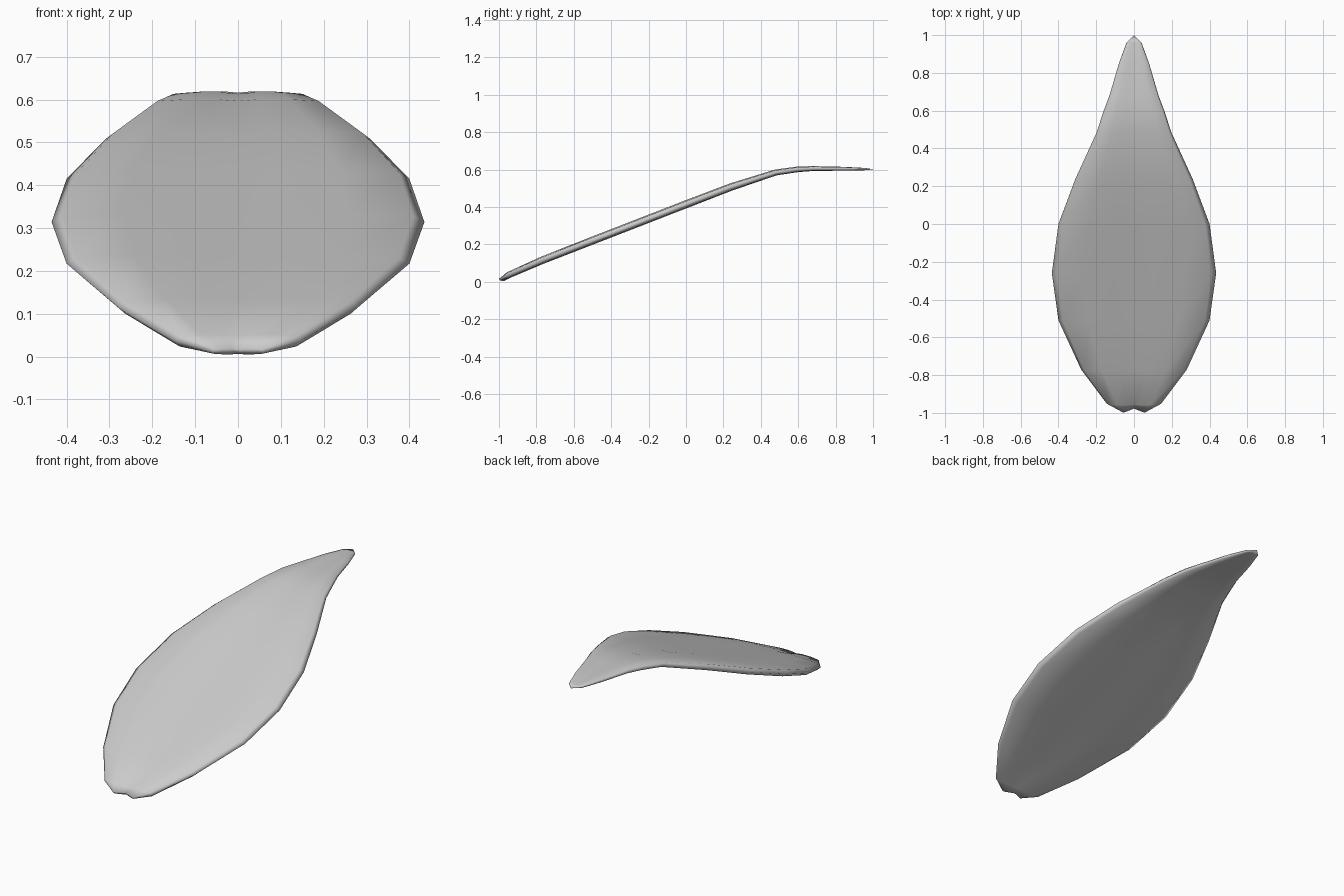
import bpy, bmesh, math

if "Cube" in bpy.data.objects:
    bpy.data.objects.remove(bpy.data.objects["Cube"])

# Leaf stations along the length: y, half width, centre z, half thickness
stations = [
    (-0.985, 0.06, 0.012, 0.008), (-0.95, 0.145, 0.036, 0.017),
    (-0.77, 0.28, 0.115, 0.02), (-0.51, 0.40, 0.217, 0.021),
    (-0.26, 0.435, 0.314, 0.021), (0.0, 0.40, 0.415, 0.021),
    (0.24, 0.31, 0.507, 0.020), (0.48, 0.20, 0.585, 0.016),
    (0.60, 0.16, 0.602, 0.015), (0.68, 0.13, 0.606, 0.013),
    (0.85, 0.08, 0.605, 0.010), (0.96, 0.04, 0.603, 0.006),
]
TIP = (0, 1.0, 0.602)
# Half cross-section: fraction of width, fraction of half thickness (rounded rim)
half = [(0.25, 1), (0.6, 1), (0.94, 0.75), (1, 0), (0.94, -0.8), (0.6, -1), (0.25, -1)]
section = [(0, 0.75)] + half + [(0, -0.9)] + [(-u, v) for u, v in reversed(half)]
n = len(section)


def slope(i):
    a, b = stations[max(i - 1, 0)], stations[min(i + 1, len(stations) - 1)]
    return math.atan2(b[2] - a[2], b[0] - a[0])


# Loft the closed cross-sections from the notched base to the tip
bm = bmesh.new()
rings = []
for i, (y, w, z, t) in enumerate(stations):
    s = slope(i)
    ring = []
    for u, v in section:
        notch = 0.012 * (1 - 2 * abs(u)) if i == 0 else 0.0
        ring.append(bm.verts.new((u * w, y + notch - math.sin(s) * v * t,
                                  z + math.cos(s) * v * t)))
    rings.append(ring)
for a, b in zip(rings, rings[1:]):
    for k in range(n):
        bm.faces.new((a[k], a[(k + 1) % n], b[(k + 1) % n], b[k]))

# Close the base with mirrored strips
base = rings[0]
for k in range(n // 4):
    ids = list(dict.fromkeys((k, k + 1, n // 2 - k - 1, n // 2 - k)))
    bm.faces.new([base[j] for j in ids])
    bm.faces.new([base[-j % n] for j in reversed(ids)])

# Close the tip with a fan
tip = bm.verts.new(TIP)
for k in range(n):
    bm.faces.new((rings[-1][k], rings[-1][(k + 1) % n], tip))
bmesh.ops.recalc_face_normals(bm, faces=bm.faces)

mesh = bpy.data.meshes.new("leaf")
bm.to_mesh(mesh)
bm.free()
leaf = bpy.data.objects.new("leaf", mesh)
bpy.context.collection.objects.link(leaf)
for p in mesh.polygons:
    p.use_smooth = True
